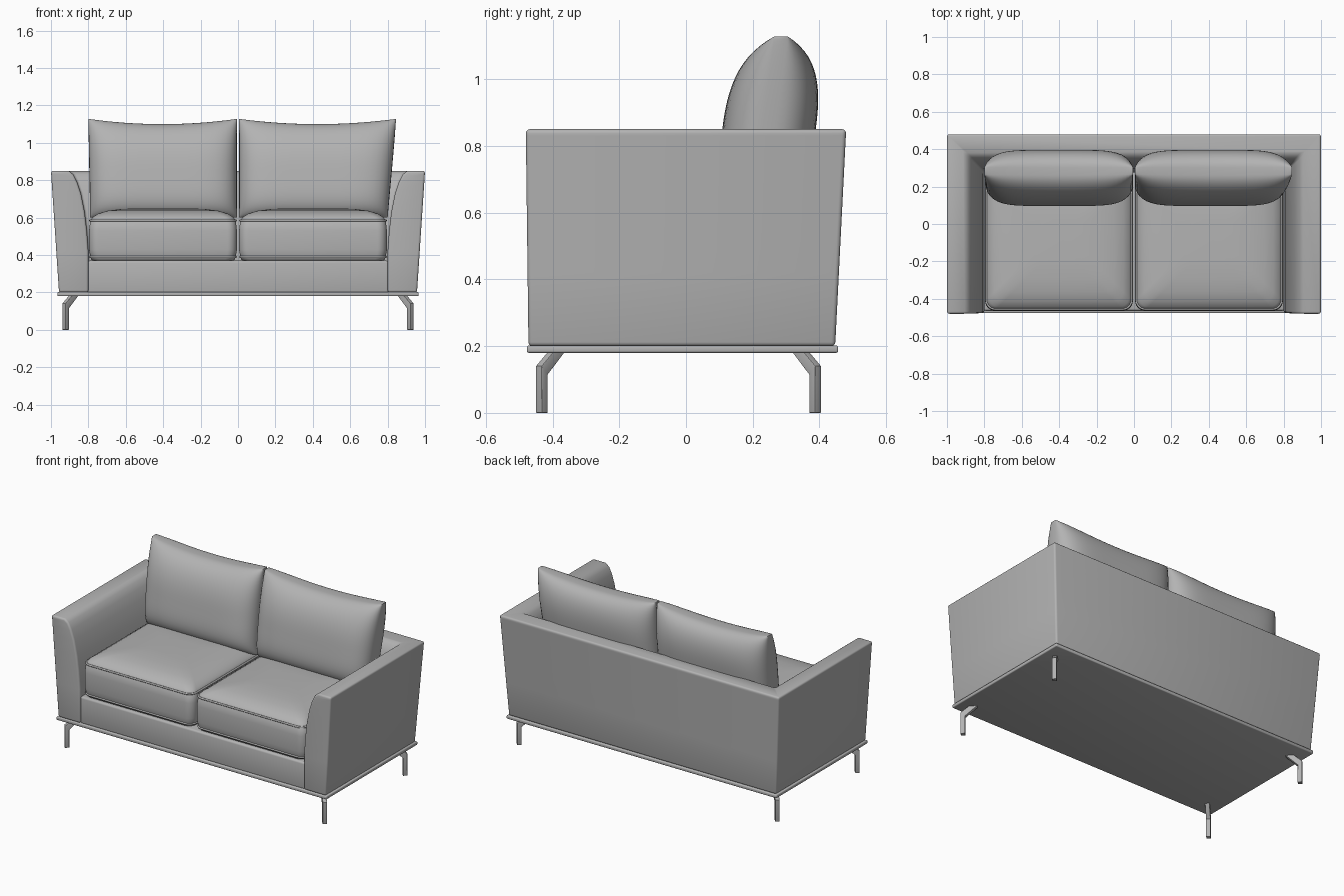
import bpy, bmesh, math

if "Cube" in bpy.data.objects:
    bpy.data.objects.remove(bpy.data.objects["Cube"])

grey = bpy.data.materials.new("grey upholstery")
grey.diffuse_color = (0.45, 0.45, 0.45, 1)
grey.use_nodes = True
grey.node_tree.nodes["Principled BSDF"].inputs["Base Color"].default_value = grey.diffuse_color


def make(name, verts, faces, bevel=0.0, smooth=40):
    """Mesh object with outward normals, angle-based smoothing and optional bevel."""
    bm = bmesh.new()
    vs = [bm.verts.new(v) for v in verts]
    for f in faces:
        bm.faces.new([vs[i] for i in f])
    bmesh.ops.recalc_face_normals(bm, faces=bm.faces[:])
    if bevel:
        edges = [e for e in bm.edges if len(e.link_faces) == 2
                 and e.calc_face_angle(0) > math.radians(50)]
        bmesh.ops.bevel(bm, geom=edges, offset=bevel, segments=3, profile=0.5,
                        affect='EDGES', clamp_overlap=True)
    me = bpy.data.meshes.new(name)
    bm.to_mesh(me)
    bm.free()
    me.shade_smooth()
    me.set_sharp_from_angle(angle=math.radians(smooth))
    me.materials.append(grey)
    ob = bpy.data.objects.new(name, me)
    bpy.context.collection.objects.link(ob)
    return ob


def loft(rings, caps):
    """Vertices and faces joining equal closed rings; caps are index lists within a ring."""
    n = len(rings[0])
    verts = [p for r in rings for p in r]
    faces = [(k * n + i, k * n + (i + 1) % n, (k + 1) * n + (i + 1) % n, (k + 1) * n + i)
             for k in range(len(rings) - 1) for i in range(n)]
    last = (len(rings) - 1) * n
    for c in caps:
        faces += [tuple(c), tuple(i + last for i in c)]
    return verts, faces


def box(name, x, y0, y1, z0, z1, bevel):
    rings = [[(-x, y0, z), (x, y0, z), (x, y1, z), (-x, y1, z)] for z in (z0, z1)]
    return make(name, *loft(rings, [range(4)]), bevel=bevel)


# Arms and back: one U-shaped shell, flaring outward, with a curved inner face
rings = []
for xi, z in [(.80, .20), (.80, .42), (.808, .53), (.82, .63), (.84, .73),
              (.86, .79), (.88, .83), (.905, .85)]:
    t = (z - .20) / .65
    xo, yf, yo, yi = .957 + .043 * t, -.472 - .008 * t, .447 + .033 * t, xi - .525
    rings.append([(-xo, yf, z), (-xi, yf, z), (-xi, yi, z), (xi, yi, z),
                  (xi, yf, z), (xo, yf, z), (xo, yo, z), (-xo, yo, z)])
make("arms_and_back", *loft(rings, [(0, 1, 2, 7), (2, 3, 6, 7), (3, 4, 5, 6)]), bevel=.012)

# Base plate and front rail
box("base_plate", .966, -.477, .456, .18, .202, .006)
box("seat_rail", .805, -.464, .32, .195, .37, .012)


def rounded_ring(cx, inset, z, r=.05, n=6):
    x, y0, y1 = .395 - inset, -.462 + inset, .29 - inset
    pts = []
    for k, (sx, yc) in enumerate([(1, y1 - r), (-1, y1 - r), (-1, y0 + r), (1, y0 + r)]):
        for i in range(n + 1):
            a = math.pi / 2 * (k + i / n)
            pts.append((cx + sx * (x - r) + r * math.cos(a), yc + r * math.sin(a), z))
    return pts


def piping(name, pts):
    cu = bpy.data.curves.new(name, 'CURVE')
    cu.dimensions = '3D'
    cu.bevel_depth, cu.bevel_resolution = .006, 2
    sp = cu.splines.new('POLY')
    sp.points.add(len(pts) - 1)
    for p, co in zip(sp.points, pts):
        p.co = (*co, 1)
    sp.use_cyclic_u = True
    cu.materials.append(grey)
    bpy.context.collection.objects.link(bpy.data.objects.new(name, cu))


def back_cushion(name, xa, xb_low, xb_top, n=28):
    """Plump pillow with pinched corners; xa is the edge near the middle."""
    s = [math.sin(math.pi / 2 * (2 * i / n - 1)) for i in range(n + 1)]
    verts, faces = [], []
    m = (n + 1) ** 2
    for side in (-1, 1):
        for v in s:
            for u in s:
                xb = xb_low + (xb_top - xb_low) * (v + 1) / 2
                x = xa + (xb - xa) * (u + 1) / 2
                z = .85 + .25 * v + max(v, 0) ** 3 * .028 * u * u
                p = 2.6 if v > 0 else 4
                h = .02 + .12 * math.sqrt(max(0, (1 - abs(u) ** 5.6) * (1 - abs(v) ** p)))
                verts.append((x, .25 + .13 * (z - .86) + side * h, z))
    for o in (0, m):
        for j in range(n):
            for i in range(n):
                a = o + j * (n + 1) + i
                faces.append((a, a + 1, a + n + 2, a + n + 1))
    # Narrow rim joining the front and back faces
    rim = ([i for i in range(n)] + [j * (n + 1) + n for j in range(n)]
           + [n * (n + 1) + i for i in range(n, 0, -1)] + [j * (n + 1) for j in range(n, 0, -1)])
    for a, b in zip(rim, rim[1:] + rim[:1]):
        faces.append((a, b, b + m, a + m))
    make(name, verts, faces, smooth=50)


# Seat cushions with two rows of piping
for side, cx in (("left", -.401), ("right", .401)):
    levels = [(.035, .362), (.012, .375), (.006, .39), (0, .43), (0, .53), (.006, .585),
              (.02, .603), (.05, .622), (.10, .637), (.17, .646), (.26, .65)]
    rings = [rounded_ring(cx, i, z) for i, z in levels]
    make("seat_cushion_" + side, *loft(rings, [range(len(rings[0]))]), smooth=60)
    for row, z in (("lower", .39), ("upper", .585)):
        piping(f"{row}_piping_{side}", rounded_ring(cx, .006, z))

back_cushion("back_cushion_left", -.006, -.79, -.80)
back_cushion("back_cushion_right", .006, .80, .845)

# Legs: square bars bent inward along the diagonal at each corner
profile = [(-.013, 0), (.013, 0), (.013, .115), (.088, .185), (.04, .185), (-.013, .14)]
q = math.sqrt(.5)
for sx, lr in ((-1, "left"), (1, "right")):
    for y, sy, fb in ((-.432, -1, "front"), (.387, 1, "back")):
        rings = [[(sx * (.922 - r * q + w * q), y - sy * (r * q + w * q), z)
                  for r, z in profile] for w in (-.013, .013)]
        make(f"{fb}_leg_{lr}", *loft(rings, [range(6)]), bevel=.002, smooth=30)
